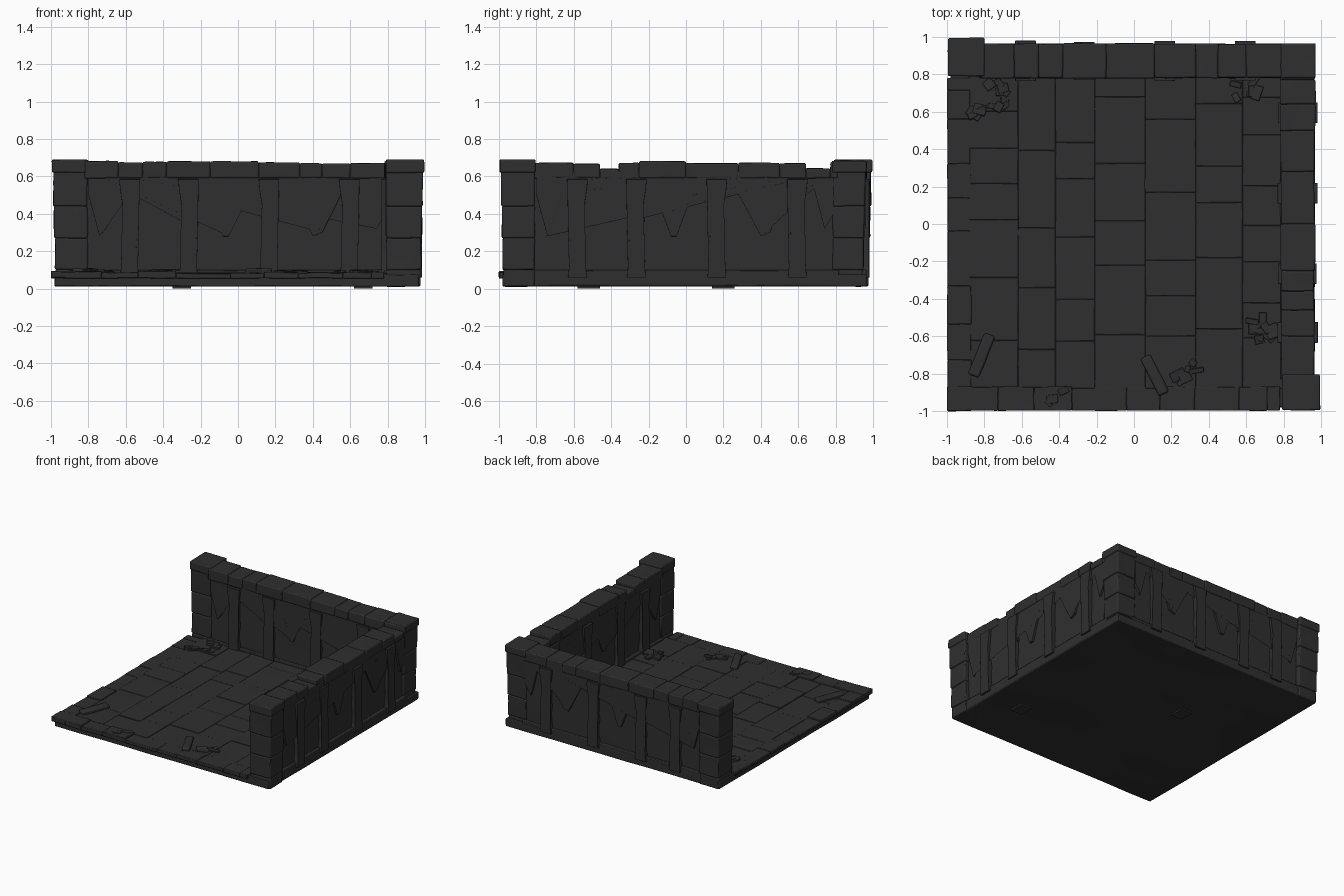
import bpy, bmesh, math, random
from mathutils import Vector, Matrix, noise

if "Cube" in bpy.data.objects:
    bpy.data.objects.remove(bpy.data.objects["Cube"])

random.seed(7)
stone = bpy.data.materials.new("charcoal stone")
stone.diffuse_color = (0.028, 0.028, 0.028, 1)
stone.use_nodes = True
stone.node_tree.nodes["Principled BSDF"].inputs["Base Color"].default_value = stone.diffuse_color


def finish(name, bm, bevel=0.006):
    """Turn a bmesh into a smooth-by-angle object with worn edges."""
    bmesh.ops.recalc_face_normals(bm, faces=bm.faces)
    me = bpy.data.meshes.new(name)
    bm.to_mesh(me)
    bm.free()
    ob = bpy.data.objects.new(name, me)
    bpy.context.collection.objects.link(ob)
    me.materials.append(stone)
    if bevel:
        m = ob.modifiers.new("worn edges", 'BEVEL')
        m.width, m.segments, m.angle_limit = bevel, 2, math.radians(40)
    bpy.ops.object.select_all(action='DESELECT')
    ob.select_set(True)
    bpy.context.view_layer.objects.active = ob
    bpy.ops.object.shade_smooth_by_angle(angle=math.radians(35))
    return ob


def block(bm, lo, hi, wear=0.004, cuts=2, rot=None):
    """Add one slightly uneven stone block between two corners."""
    lo, hi = Vector(lo), Vector(hi)
    part = bmesh.new()
    bmesh.ops.create_cube(part, size=1)
    if cuts:
        bmesh.ops.subdivide_edges(part, edges=part.edges[:], cuts=cuts, use_grid_fill=True)
    size, mid = hi - lo, (lo + hi) / 2
    for v in part.verts:
        p = Vector([v.co[i] * size[i] for i in range(3)])
        if rot:
            p = rot @ p
        p += mid
        v.co = p + noise.noise_vector(p * 7) * wear
    tmp = bpy.data.meshes.new("tmp")
    part.to_mesh(tmp)
    part.free()
    bm.from_mesh(tmp)
    bpy.data.meshes.remove(tmp)


def prism(bm, outline, half, place):
    """Extrude a (u, z) outline through the wall, from -half to +half."""
    front = [bm.verts.new(place(u, -half, z)) for u, z in outline]
    back = [bm.verts.new(place(u, half, z)) for u, z in outline]
    caps = [bm.faces.new(front), bm.faces.new(back[::-1])]
    for i in range(len(outline)):
        j = (i + 1) % len(outline)
        bm.faces.new((front[i], front[j], back[j], back[i]))
    bmesh.ops.triangulate(bm, faces=caps)


# Base slab and the chips it rests on
bm = bmesh.new()
block(bm, (-0.98, -0.98, 0.012), (0.965, 0.965, 0.075), 0.003, 8)
finish("base_slab", bm)
bm = bmesh.new()
for x, y in ((0.67, -0.52), (-0.3, 0.2)):
    block(bm, (x - 0.05, y - 0.06, 0.0), (x + 0.05, y + 0.06, 0.03), 0, 0)
finish("underside_chips", bm, 0)

# Floor paving in columns of uneven slabs
bm = bmesh.new()
columns = [-0.88, -0.62, -0.42, -0.21, 0.06, 0.33, 0.58, 0.8]
for x0, x1 in zip(columns, columns[1:]):
    y = -0.88
    while y < 0.8:
        y1 = min(y + random.uniform(0.18, 0.42), 0.8)
        block(bm, (x0, y, 0.04), (x1, y1, 0.083 + random.uniform(-0.003, 0.004)), 0.002)
        y = y1
finish("floor_paving", bm, 0.003)

# Ragged edging along the two open sides
bm = bmesh.new()
t = -1.0
while t < 0.77:
    t1 = min(t + random.uniform(0.15, 0.3), 0.78)
    r = random.uniform(-0.006, 0.01)
    block(bm, (-0.998, t, 0.058), (-0.87, t1, 0.082 + r), 0.003)
    block(bm, (t, -0.998, 0.055), (t1, -0.87, 0.086 + r), 0.003)
    t = t1
finish("floor_edging", bm, 0.004)

# Relief of the walls: lower edge of the broken arches, and a column profile
arches = [(-0.8, 0.5), (-0.74, 0.28), (-0.70, 0.33), (-0.64, 0.58), (-0.53, 0.58),
          (-0.50, 0.53), (-0.45, 0.57), (-0.38, 0.54), (-0.33, 0.48), (-0.30, 0.36),
          (-0.22, 0.36), (-0.24, 0.6), (-0.17, 0.52), (-0.08, 0.28), (-0.05, 0.28),
          (0.03, 0.5), (0.1, 0.58), (0.24, 0.58), (0.31, 0.46), (0.4, 0.28), (0.45, 0.3),
          (0.53, 0.54), (0.6, 0.6), (0.68, 0.55), (0.74, 0.32), (0.79, 0.4)]
column = [(0.05, 0.06), (0.046, 0.11), (0.036, 0.15), (0.034, 0.22), (0.043, 0.28),
          (0.034, 0.33), (0.038, 0.45), (0.05, 0.53), (0.055, 0.585)]


def wall(name, place, seams, low):
    def wall_block(bm, u0, u1, v, z0, z1, wear=0.004, cuts=2):
        a, b = place(u0, -v, z0), place(u1, v, z1)
        block(bm, [min(p) for p in zip(a, b)], [max(p) for p in zip(a, b)], wear, cuts)

    # Recessed core with a plinth
    bm = bmesh.new()
    wall_block(bm, -0.83, 0.82, 0.07, 0.03, 0.62, 0.006, 8)
    wall_block(bm, -0.83, 0.82, 0.092, 0.015, 0.1, 0.004, 6)
    finish(name + "_core", bm)
    # Raised arch relief on both sides
    bm = bmesh.new()
    prism(bm, arches + [(0.79, 0.63), (-0.8, 0.63)], 0.087, place)
    finish(name + "_arch_relief", bm, 0.012)
    # Columns
    bm = bmesh.new()
    for u, half in ((-0.58, 0.108), (-0.265, 0.102), (0.165, 0.107), (0.595, 0.106)):
        outline = [(u + w, z) for w, z in column] + [(u - w, z) for w, z in column[::-1]]
        prism(bm, outline, half, place)
    finish(name + "_columns", bm, 0.012)
    # Coping stones, some broken lower
    bm = bmesh.new()
    for i, (u0, u1) in enumerate(zip(seams, seams[1:])):
        top = 0.642 if i in low else random.uniform(0.668, 0.682)
        wall_block(bm, u0, u1, 0.092 + random.uniform(-0.004, 0.004), 0.59, top)
    finish(name + "_coping", bm, 0.008)


wall("back_wall", lambda u, v, z: (u, 0.872 + v, z),
     [-0.82, -0.64, -0.51, -0.38, -0.15, 0.11, 0.33, 0.45, 0.6, 0.81], ())
wall("right_wall", lambda u, v, z: (0.875 + v, u, z),
     [-0.83, -0.6, -0.46, -0.36, -0.25, 0.0, 0.28, 0.5, 0.64, 0.77, 0.81], (2, 8))

# Corner posts with heavier capping stones
for name, x0, x1, y0, y1, top in (
        ("back_left_post", -0.995, -0.80, 0.79, 0.995, 0.69),
        ("back_right_post", 0.785, 0.972, 0.78, 0.965, 0.682),
        ("front_right_post", 0.79, 0.995, -0.995, -0.805, 0.69)):
    bm = bmesh.new()
    levels = [0.012, 0.1, 0.27, 0.44, 0.63]
    for i, (z0, z1) in enumerate(zip(levels, levels[1:])):
        s = 0.02 - 0.004 * i     # shrink the outer faces towards the foot
        block(bm, (x0 + (s if x0 < 0 else 0.004), y0 + (s if y0 < 0 else 0.004), z0),
              (x1 - (s if x0 > 0 else 0.004), y1 - (s if y0 > 0 else 0.004), z1), 0.005)
    block(bm, (x0, y0, 0.62), (x1, y1, top), 0.004)
    finish(name, bm, 0.008)

# Fallen column pieces on the floor
bm = bmesh.new()
for (xa, ya), (xb, yb) in (((-0.86, -0.81), (-0.77, -0.59)), ((0.06, -0.71), (0.16, -0.91))):
    d = Vector((xb - xa, yb - ya, 0))
    r = Matrix.Rotation(math.atan2(d.y, d.x), 3, 'Z')
    mid, half = Vector(((xa + xb) / 2, (ya + yb) / 2, 0.09)), Vector((d.length / 2, 0.03, 0.018))
    block(bm, mid - half, mid + half, 0.005, 2, r)
finish("fallen_columns", bm, 0.01)

# Scattered rubble in the corners
bm = bmesh.new()
for cx, cy, spread, n in ((-0.78, 0.66, 0.1, 14), (0.68, -0.55, 0.07, 12),
                          (0.28, -0.8, 0.06, 6), (0.6, 0.72, 0.06, 6), (-0.4, -0.93, 0.05, 5)):
    for _ in range(n):
        mid = Vector((cx + random.uniform(-spread, spread), cy + random.uniform(-spread, spread), 0.085))
        half = Vector((random.uniform(0.015, 0.045), random.uniform(0.012, 0.03), random.uniform(0.006, 0.014)))
        r = Matrix.Rotation(random.uniform(0, 3.1), 3, 'Z') @ Matrix.Rotation(random.uniform(-0.2, 0.2), 3, 'X')
        block(bm, mid - half, mid + half, 0.005, 1, r)
finish("rubble", bm, 0.003)
